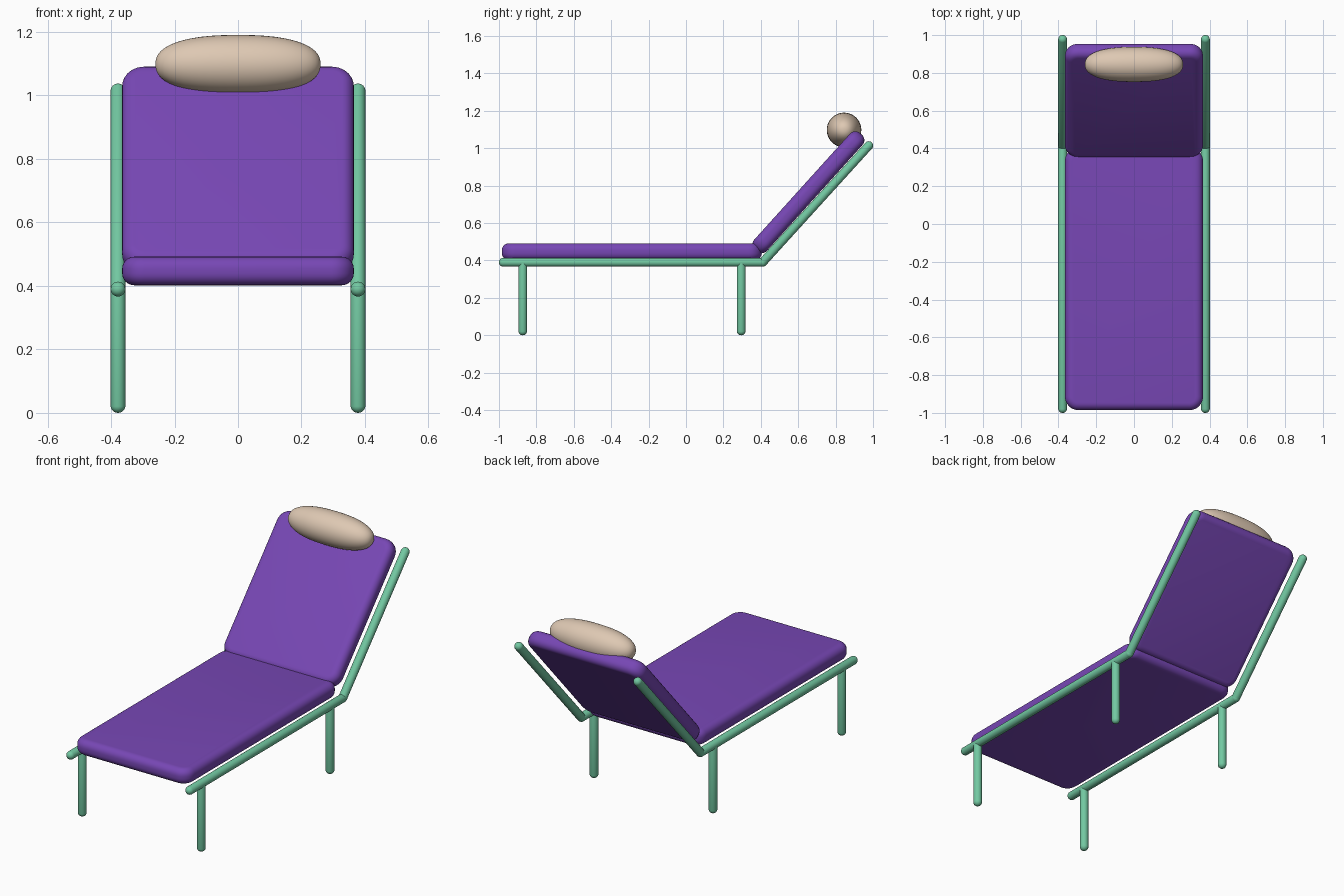
import bpy, bmesh, math
from mathutils import Vector, Matrix

if "Cube" in bpy.data.objects:
    bpy.data.objects.remove(bpy.data.objects["Cube"], do_unlink=True)


def material(name, rgb):
    m = bpy.data.materials.new(name)
    m.use_nodes = True
    colour = (*rgb, 1)
    m.diffuse_color = colour
    m.node_tree.nodes["Principled BSDF"].inputs["Base Color"].default_value = colour
    return m


purple = material("purple fabric", (0.185, 0.063, 0.46))
green = material("mint tube", (0.17, 0.58, 0.36))
beige = material("beige pillow", (0.73, 0.58, 0.45))


def finish(bm, name, mat):
    mesh = bpy.data.meshes.new(name)
    bm.to_mesh(mesh)
    bm.free()
    mesh.materials.append(mat)
    mesh.shade_smooth()
    obj = bpy.data.objects.new(name, mesh)
    bpy.context.collection.objects.link(obj)
    return obj


def tube(name, start, end, radius=0.0235):
    """Round-ended tube between two points."""
    start, end = Vector(start), Vector(end)
    axis = end - start
    bm = bmesh.new()
    bmesh.ops.create_uvsphere(bm, u_segments=24, v_segments=13, radius=radius)
    for v in bm.verts:
        if v.co.z > 0:
            v.co.z += axis.length
    turn = axis.to_track_quat('Z', 'Y').to_matrix().to_4x4()
    bm.transform(Matrix.Translation(start) @ turn)
    return finish(bm, name, green)


def cushion(name, size, centre, tilt, corner=0.07, rim=0.038):
    """Padded slab: wide plan corners, then a rounded rim top and bottom."""
    bm = bmesh.new()
    bmesh.ops.create_cube(bm, size=1)
    bmesh.ops.scale(bm, vec=size, verts=bm.verts)
    upright = [e for e in bm.edges
               if abs(e.verts[0].co.z - e.verts[1].co.z) > size[2] / 2]
    bmesh.ops.bevel(bm, geom=upright, offset=corner, segments=8,
                    profile=0.5, affect='EDGES')
    rims = [e for e in bm.edges
            if abs(e.verts[0].co.z - e.verts[1].co.z) < size[2] / 2]
    bmesh.ops.bevel(bm, geom=rims, offset=rim, segments=6,
                    profile=0.5, affect='EDGES')
    bm.transform(Matrix.Translation(centre) @ Matrix.Rotation(tilt, 4, 'X'))
    obj = finish(bm, name, purple)
    bpy.context.view_layer.objects.active = obj
    obj.select_set(True)
    bpy.ops.object.shade_smooth_by_angle(angle=math.radians(35))
    obj.select_set(False)
    return obj


# Frame: rails, reclined back rails and legs on each side
rail_x, rail_z, hinge_y = 0.378, 0.39, 0.41
for side, x in (("left", rail_x), ("right", -rail_x)):
    tube(side + "_seat_rail", (x, -0.977, rail_z), (x, hinge_y, rail_z))
    tube(side + "_back_rail", (x, hinge_y, rail_z), (x, 0.977, 1.014))
    for place, y in (("front", -0.873), ("rear", 0.295)):
        tube(f"{side}_{place}_leg", (x, y, 0.0235), (x, y, rail_z - 0.01))

# Cushions
tilt = math.radians(47.9)
along = Vector((0, math.cos(tilt), math.sin(tilt)))
normal = Vector((0, -math.sin(tilt), math.cos(tilt)))
cushion("seat_cushion", (0.73, 1.39, 0.09), Vector((0, -0.29, 0.447)), 0)
cushion("back_cushion", (0.73, 0.84, 0.09), along * 1.006 + normal * 0.027, tilt)

# Head pillow: blunt-ended bolster
bm = bmesh.new()
bmesh.ops.create_uvsphere(bm, u_segments=40, v_segments=28, radius=1)
power = 2.4
for v in bm.verts:
    ring = Vector((v.co.x, v.co.y)).length
    stretch = (ring ** power + abs(v.co.z) ** power) ** (-1 / power)
    v.co *= stretch
bm.transform(Matrix.Translation((0, 0.845, 1.098))
             @ Matrix.Rotation(math.pi / 2, 4, 'Y')
             @ Matrix.Diagonal((0.0925, 0.0925, 0.26, 1)))
finish(bm, "head_pillow", beige)
